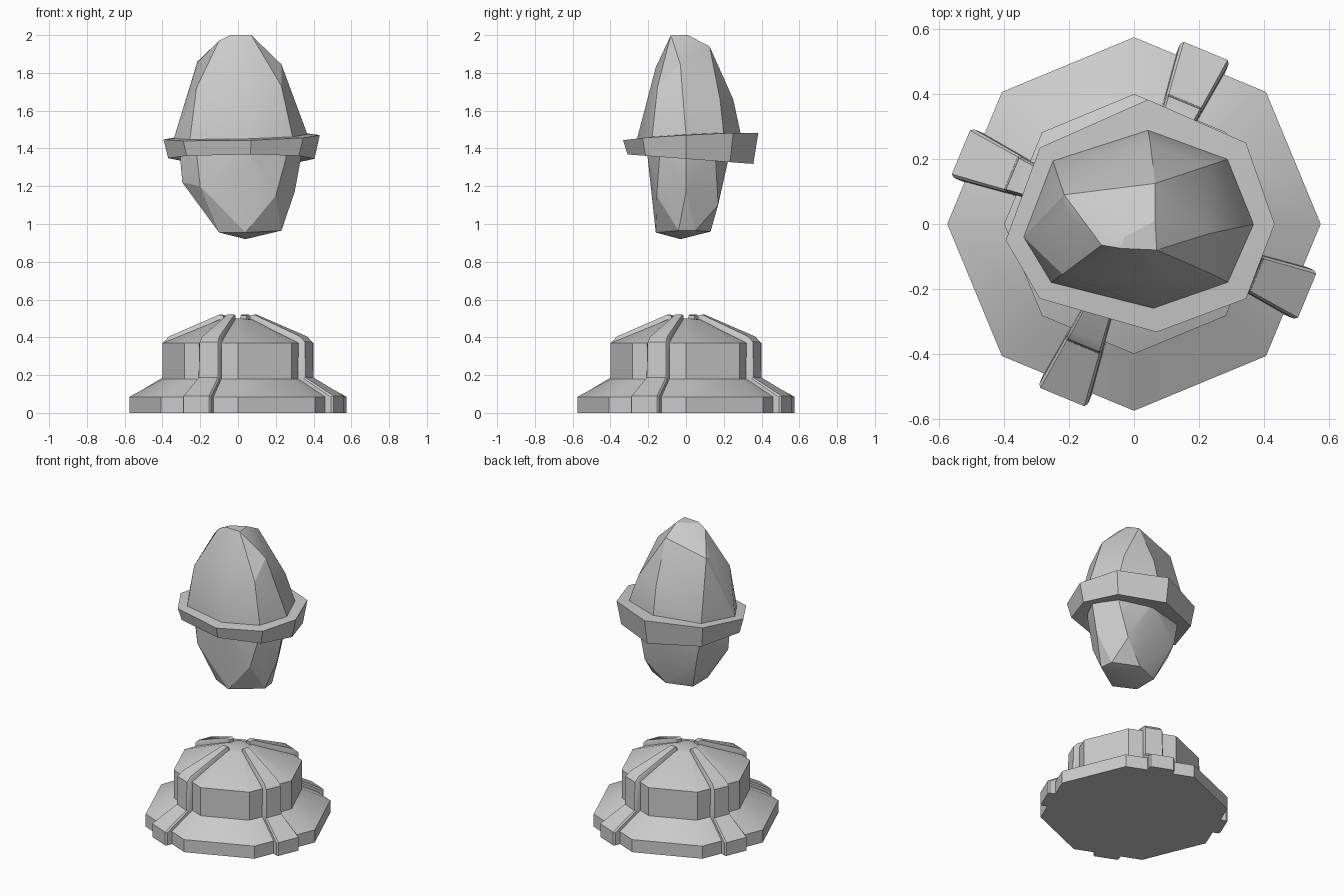
import bpy, bmesh, math
from mathutils import Vector, Matrix

if "Cube" in bpy.data.objects:
    bpy.data.objects.remove(bpy.data.objects["Cube"])


def finish(name, bm, angle):
    bmesh.ops.recalc_face_normals(bm, faces=bm.faces[:])
    me = bpy.data.meshes.new(name)
    bm.to_mesh(me)
    bm.free()
    ob = bpy.data.objects.new(name, me)
    bpy.context.collection.objects.link(ob)
    bpy.ops.object.select_all(action='DESELECT')
    ob.select_set(True)
    bpy.context.view_layer.objects.active = ob
    bpy.ops.object.shade_smooth_by_angle(angle=math.radians(angle))
    return ob


def loft(name, rings, angle, caps=True, closed=False):
    """Bridge equal-length loops of points."""
    bm = bmesh.new()
    vs = [[bm.verts.new(p) for p in r] for r in rings]
    n = len(vs[0])
    for k in range(len(vs) if closed else len(vs) - 1):
        a, b = vs[k], vs[(k + 1) % len(vs)]
        for i in range(n):
            j = (i + 1) % n
            bm.faces.new((a[i], a[j], b[j], b[i]))
    if caps and not closed:
        bm.faces.new(vs[0])
        bm.faces.new(vs[-1])
    return finish(name, bm, angle)


def hull(name, pts):
    bm = bmesh.new()
    for p in pts:
        bm.verts.new(p)
    r = bmesh.ops.convex_hull(bm, input=bm.verts[:])
    loose = [v for v in bm.verts if not v.link_faces]
    bmesh.ops.delete(bm, geom=loose, context='VERTS')
    return finish(name, bm, 20)


# Octagonal stepped pedestal
profile = [(0.575, 0), (0.575, 0.085), (0.40, 0.18), (0.40, 0.37), (0.10, 0.493), (0.02, 0.50)]
loft("pedestal", [[(r * math.cos(i * math.pi / 4), r * math.sin(i * math.pi / 4), z)
                   for i in range(8)] for r, z in profile], 30)

# Four tapering straps on the pedestal: outer r, z, half width, inner r, z
path = [(0.577, 0, 0.081, 0.50, 0), (0.577, 0.09, 0.081, 0.50, 0.05),
        (0.41, 0.187, 0.060, 0.34, 0.15), (0.405, 0.375, 0.058, 0.34, 0.345),
        (0.375, 0.405, 0.054, 0.32, 0.355), (0.10, 0.520, 0.022, 0.10, 0.46),
        (0.075, 0.515, 0.018, 0.075, 0.46)]
for k in range(4):
    rot = Matrix.Rotation(math.radians(67.5 + 90 * k), 3, 'Z')
    rings = []
    for ro, zo, w, ri, zi in path:
        o, i = Vector((ro, 0, zo)), Vector((ri, 0, zi))
        side = o.lerp(i, 0.14)
        if zo == 0:
            side.z = 0
        y = Vector((0, w, 0))
        rings.append([rot @ p for p in (i - y, side - y, o - y * 0.9,
                                        o + y * 0.9, side + y, i + y)])
    loft("strap_%d" % (k + 1), rings, 30)

# Floating stone, upper half
waist = [(0.043, 0.29), (0.29, 0.20), (0.37, 0), (0.29, -0.18),
         (0.06, -0.26), (-0.255, -0.18), (-0.34, -0.04), (-0.25, 0.195)]
upper = [(x, y, 1.46 + 0.02 * x + 0.05 * y) for x, y in waist]
upper += [(x, y, 1.40) for x, y in waist]
upper += [(-0.22, -0.155, 1.72), (0.05, -0.16, 1.83), (0.23, -0.15, 1.73),
          (0.23, -0.03, 1.845), (-0.215, 0.09, 1.86), (-0.21, 0.04, 1.86),
          (-0.10, -0.065, 1.97), (-0.04, -0.075, 2.0), (0.07, -0.08, 2.0),
          (0.065, 0.01, 2.0), (0.065, 0.125, 1.94), (-0.03, -0.04, 2.0),
          (0.05, 0.25, 1.66), (0.23, 0.18, 1.66)]
hull("stone_upper", upper)

# Floating stone, lower half
lower = [(x * 0.88 if abs(x) < 0.3 else x * 0.90, y * 0.78, 1.35) for x, y in waist]
lower += [(x * 0.88, y * 0.8, 1.42) for x, y in waist]
lower += [(-0.295, -0.03, 1.22), (-0.20, -0.15, 1.20), (0.30, 0.0, 1.17),
          (0.20, -0.155, 1.15), (0.19, 0.17, 1.10), (-0.19, 0.155, 1.20),
          (-0.10, -0.09, 0.955), (-0.10, 0.07, 0.955), (0.04, -0.16, 0.955),
          (0.06, 0.13, 0.96), (0.23, -0.04, 0.965), (0.22, 0.05, 0.965),
          (0.04, -0.03, 0.92)]
hull("stone_lower", lower)

# Tilted eight-sided band around the stone
rim = [(0.043, 0.383), (0.345, 0.25), (0.433, 0), (0.345, -0.23),
       (0.07, -0.333), (-0.29, -0.23), (-0.395, -0.05), (-0.29, 0.235)]


def top(x, y):
    return 1.46 + 0.025 * x + 0.055 * y


def low(x, y):
    return 1.345 - 0.07 * y


loft("band", [[(x, y, top(x, y)) for x, y in rim],
              [(x * 0.935, y * 0.93, low(x, y)) for x, y in rim],
              [(x * 0.82, y * 0.70, low(x, y) + 0.02) for x, y in waist],
              [(x * 0.97, y * 0.97, top(x, y) + 0.005) for x, y in waist]], 20, closed=True)
